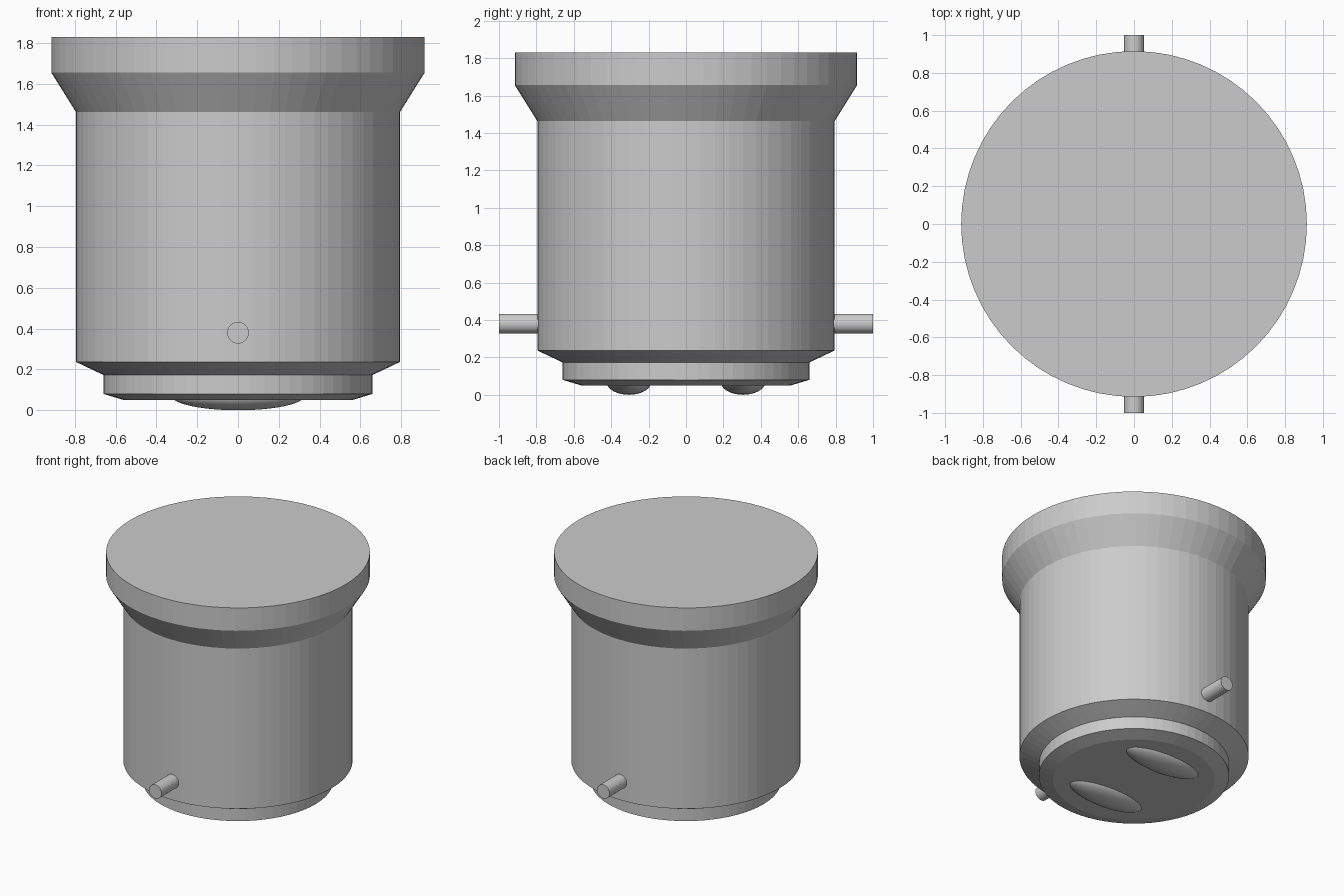
import bpy, bmesh, math
from mathutils import Matrix

cube = bpy.data.objects.get("Cube")
if cube:
    bpy.data.objects.remove(cube, do_unlink=True)

# One plain grey metal for everything
metal = bpy.data.materials.new("grey_metal")
metal.use_nodes = True
grey = (0.6, 0.6, 0.6, 1.0)
metal.diffuse_color = grey
metal.node_tree.nodes["Principled BSDF"].inputs["Base Color"].default_value = grey


def make_object(name, bm):
    bmesh.ops.recalc_face_normals(bm, faces=bm.faces)
    mesh = bpy.data.meshes.new(name)
    bm.to_mesh(mesh)
    bm.free()
    mesh.materials.append(metal)
    obj = bpy.data.objects.new(name, mesh)
    bpy.context.collection.objects.link(obj)
    return obj


def turned(name, profile, sides):
    """Capped faceted solid of revolution from (radius, z) pairs."""
    bm = bmesh.new()
    rings = []
    for r, z in profile:
        angles = [2 * math.pi * i / sides for i in range(sides)]
        rings.append([bm.verts.new((r * math.cos(a), r * math.sin(a), z)) for a in angles])
    for low, high in zip(rings, rings[1:]):
        for i in range(sides):
            j = (i + 1) % sides
            bm.faces.new((low[i], low[j], high[j], high[i]))
    bm.faces.new(rings[0])
    bm.faces.new(rings[-1])
    return make_object(name, bm)


# Stepped base, straight barrel and flared collar
turned("cap_body", [(0.56, 0.05), (0.66, 0.08), (0.66, 0.173), (0.795, 0.237),
                    (0.795, 1.463), (0.915, 1.655), (0.915, 1.83)], 64)

for side, word in ((-1, "front"), (1, "back")):
    # Locking pin through the barrel wall
    bm = bmesh.new()
    bmesh.ops.create_cone(
        bm, cap_ends=True, segments=32, radius1=0.053, radius2=0.053, depth=0.25,
        matrix=Matrix.Translation((0, side * 0.875, 0.38)) @ Matrix.Rotation(math.pi / 2, 4, 'X'))
    make_object(word + "_locking_pin", bm)

    # Domed contact pad, half sunk into the underside
    bm = bmesh.new()
    bmesh.ops.create_uvsphere(
        bm, u_segments=48, v_segments=24, radius=1,
        matrix=Matrix.Translation((0, side * 0.305, 0.07)) @ Matrix.Diagonal((0.325, 0.12, 0.07, 1)))
    pad = make_object(word + "_contact_pad", bm)
    for poly in pad.data.polygons:
        poly.use_smooth = True
